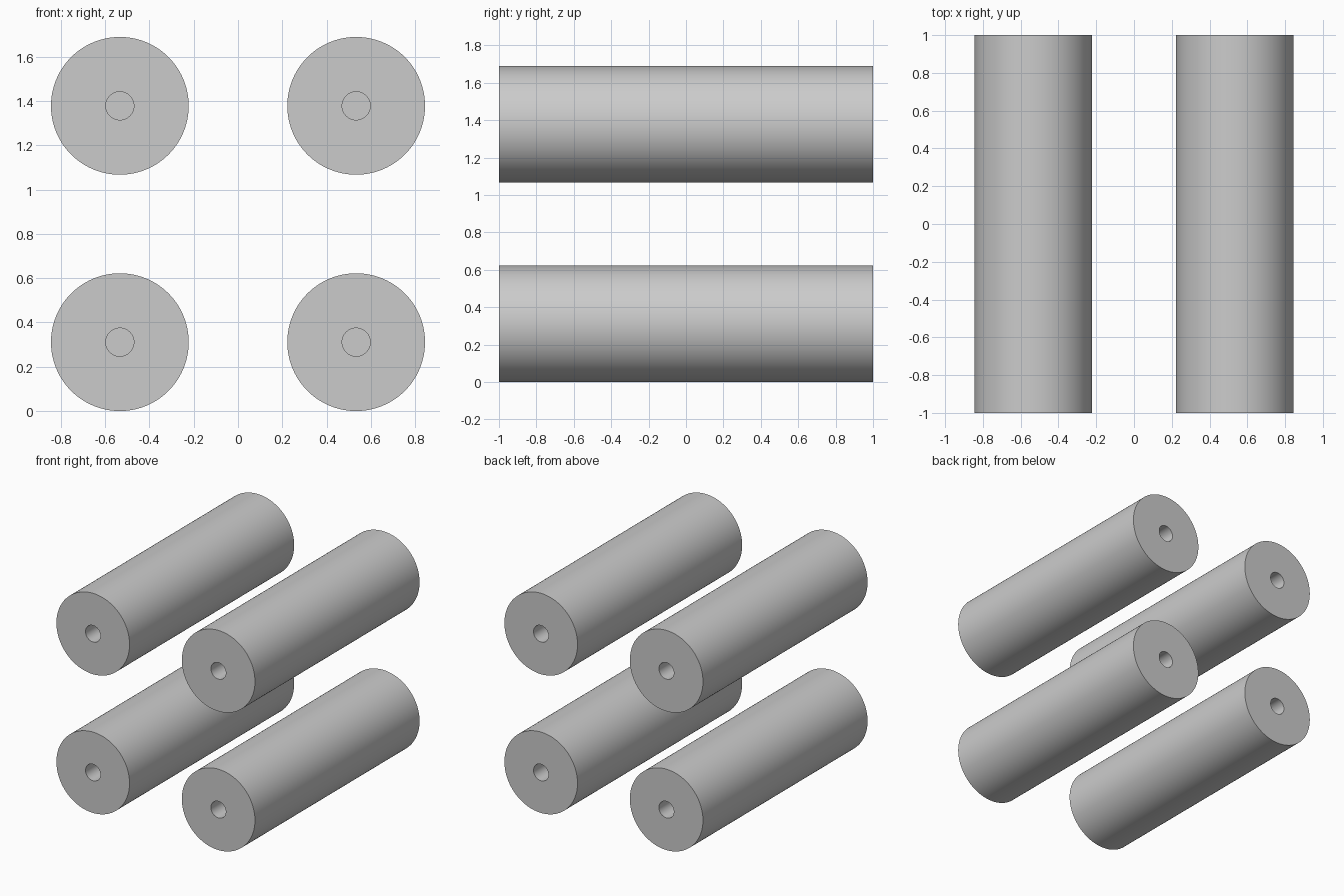
import bpy, bmesh, math

if "Cube" in bpy.data.objects:
    bpy.data.objects.remove(bpy.data.objects["Cube"])

R, BORE, HALF, DEPTH = 0.311, 0.0635, 1.0, 0.44
SPACING, SEGS = 1.067, 96

# Half section (radius, y): blind bore, end face, outer wall, end face, blind bore
PROFILE = [(0, -HALF + DEPTH), (BORE, -HALF + DEPTH), (BORE, -HALF), (R, -HALF),
           (R, HALF), (BORE, HALF), (BORE, HALF - DEPTH), (0, HALF - DEPTH)]


def spacer_mesh():
    bm = bmesh.new()
    verts = [bm.verts.new((r, y, 0)) for r, y in PROFILE]
    edges = [bm.edges.new(pair) for pair in zip(verts, verts[1:])]
    bmesh.ops.spin(bm, geom=verts + edges, cent=(0, 0, 0), axis=(0, 1, 0),
                   angle=math.tau, steps=SEGS, use_duplicate=False)
    bmesh.ops.remove_doubles(bm, verts=bm.verts, dist=1e-5)
    bmesh.ops.recalc_face_normals(bm, faces=bm.faces)
    # Smooth walls, sharp rims
    for f in bm.faces:
        f.smooth = True
    for e in bm.edges:
        e.smooth = e.calc_face_angle(0) < math.radians(30)
    me = bpy.data.meshes.new("spacer")
    bm.to_mesh(me)
    bm.free()
    return me


# Four identical cylinders in a square arrangement
mesh = spacer_mesh()
for row, z in (("lower", R), ("upper", R + SPACING)):
    for side, sx in (("left", -1), ("right", 1)):
        ob = bpy.data.objects.new(f"spacer_{row}_{side}", mesh)
        ob.location = (sx * SPACING / 2, 0, z)
        bpy.context.collection.objects.link(ob)
